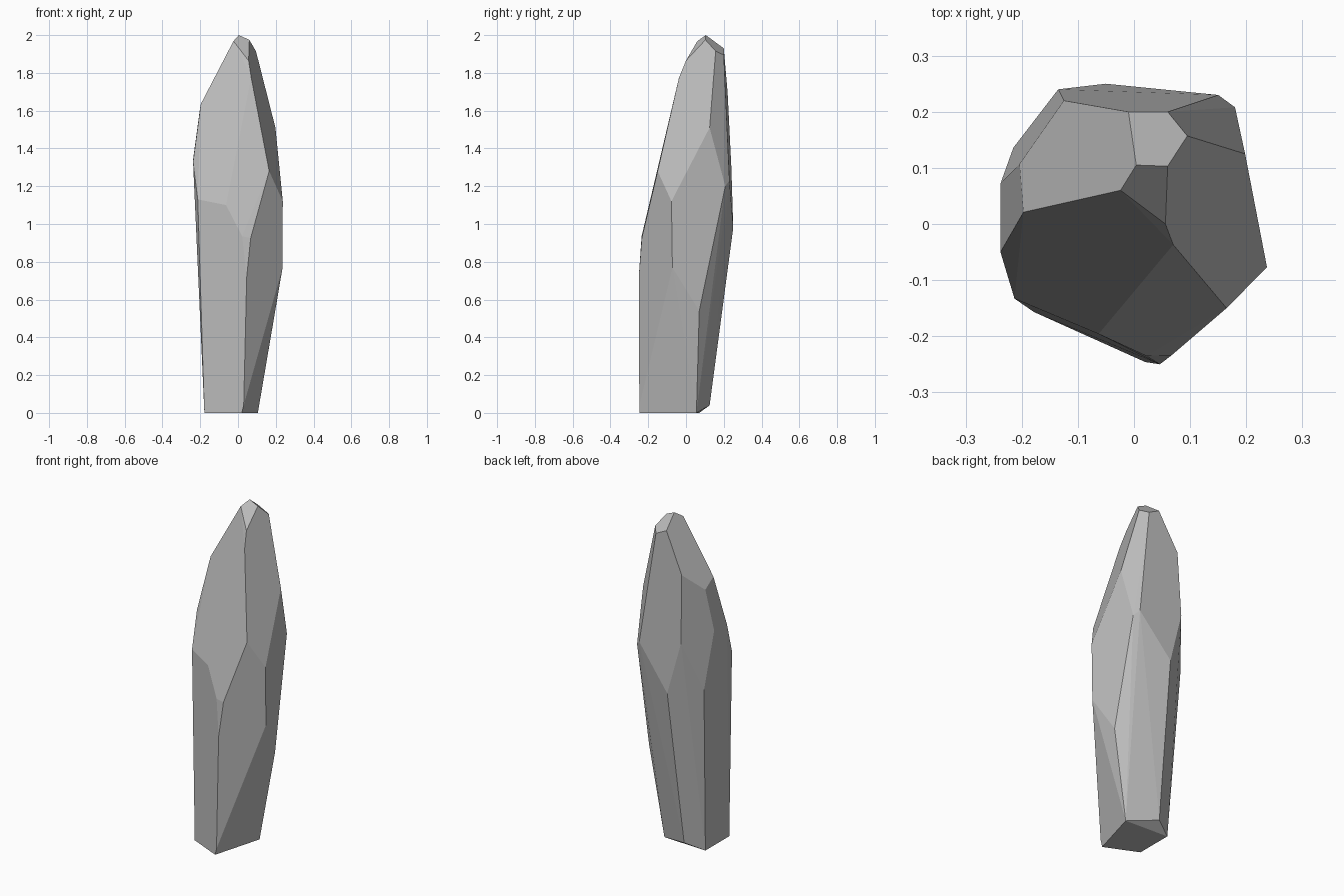
import bpy
import bmesh
import math
from mathutils import Vector

# Remove the default object
default_object = bpy.data.objects.get("Cube")
if default_object:
    bpy.data.objects.remove(default_object, do_unlink=True)


def make_material(name, colour):
    """Plain matt material with one flat colour."""
    material = bpy.data.materials.new(name)
    material.use_nodes = True
    material.diffuse_color = colour
    shader = next(node for node in material.node_tree.nodes
                  if node.type == "BSDF_PRINCIPLED")
    shader.inputs["Base Color"].default_value = colour
    shader.inputs["Roughness"].default_value = 0.9
    return material


def make_faceted_stone(name, corner_groups, unit, flat_angle, material):
    """Wrap a tight skin round the corners and merge almost flat triangles."""
    bm = bmesh.new()
    for group in corner_groups:
        for corner in group:
            bm.verts.new(Vector(corner) * unit)
    hull = bmesh.ops.convex_hull(bm, input=bm.verts[:])
    unused = {item for key in ("geom_interior", "geom_unused")
              for item in hull[key] if isinstance(item, bmesh.types.BMVert)}
    bmesh.ops.delete(bm, geom=list(unused), context="VERTS")
    bmesh.ops.dissolve_limit(bm, angle_limit=flat_angle,
                             verts=bm.verts[:], edges=bm.edges[:])
    bmesh.ops.recalc_face_normals(bm, faces=bm.faces[:])
    mesh = bpy.data.meshes.new(name)
    bm.to_mesh(mesh)
    bm.free()
    mesh.materials.append(material)
    stone = bpy.data.objects.new(name, mesh)
    bpy.context.collection.objects.link(stone)
    return stone


# Corners in hundredths of a unit, from the tip down to the foot
tip = [(0.4, 10.5, 200), (6, 10.3, 197.5), (9.5, 15.7, 191.5),
       (6, 20, 189.5), (-1, 20, 193), (-2.4, 6, 196.8)]
front_ridge = [(5.6, 0, 186.5), (7, -3.7, 177.5), (16.5, -15, 128)]
shoulder = [(-19.7, 2.1, 163.5), (-20.4, 10.7, 159), (-12.5, 22, 170),
            (19.8, 12.5, 151)]
belly = [(-23.8, 7.2, 134), (-23.8, -5, 133), (-21.3, -13.3, 113),
         (-6.3, -19.6, 110), (23.7, -7.7, 112), (18, 20.8, 120),
         (15, 23, 123), (-13.5, 24, 130), (-5, 25, 98), (-21.5, 13.6, 100)]
lower_bend = [(2.2, -23.5, 93.5), (6.7, -23.4, 92.5), (4.6, -25, 72),
              (23.6, -7.2, 77), (19.7, 7, 54)]
foot = [(2, -24.6, 0), (3, -24.7, 4), (10.5, 5.5, 0), (-7.5, 12.5, 4),
        (-17.8, 7, 0), (-17.8, -15.7, 0)]

stone_grey = make_material("stone grey", (0.5, 0.5, 0.5, 1.0))
make_faceted_stone("standing_stone",
                   [tip, front_ridge, shoulder, belly, lower_bend, foot],
                   0.01, math.radians(3), stone_grey)
